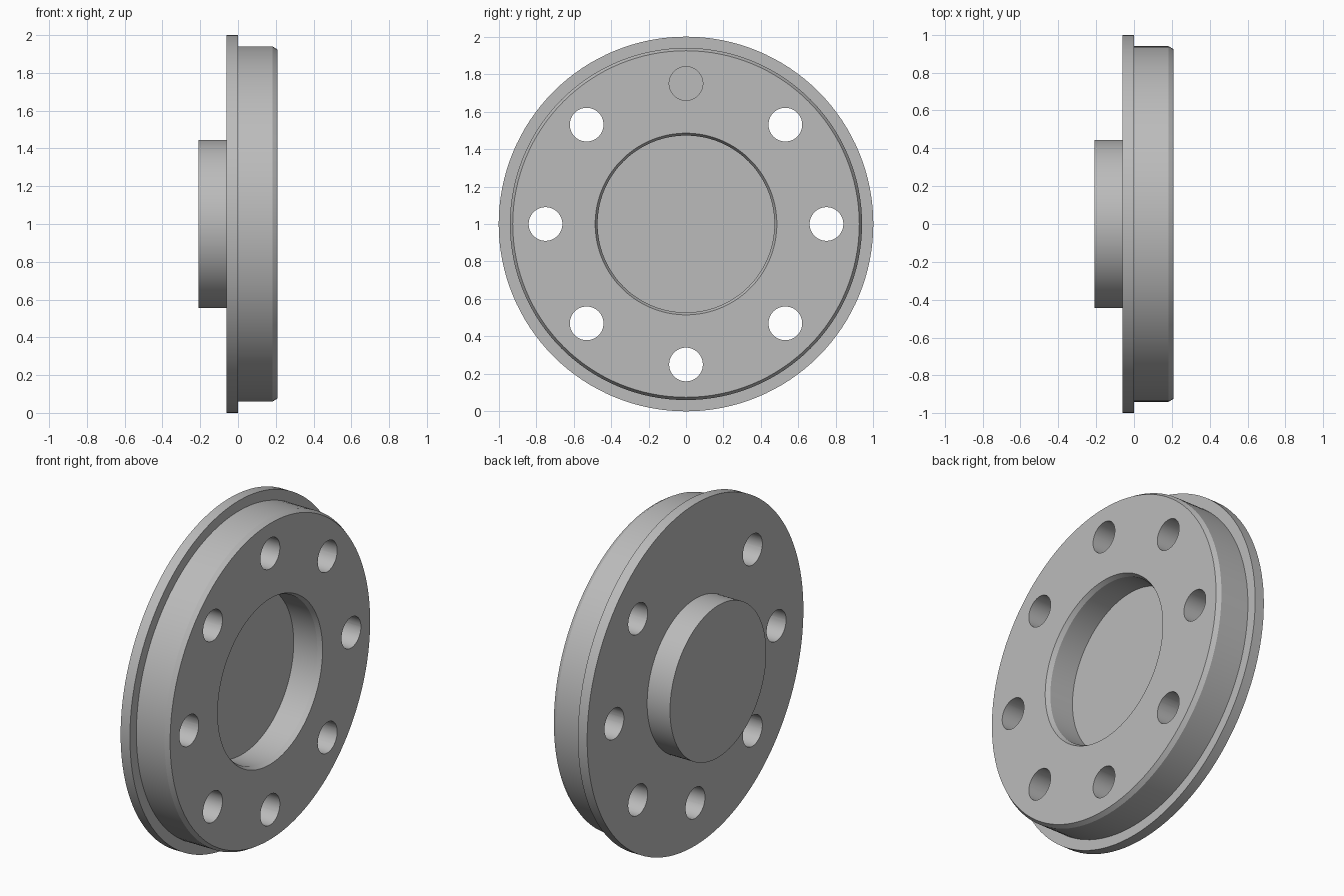
import bpy, bmesh, math
from mathutils import Matrix, Vector

cube = bpy.data.objects.get("Cube")
if cube:
    bpy.data.objects.remove(cube, do_unlink=True)

SEGMENTS = 128
AXIS_Z = 1.0
HALF = 0.208          # half of the overall thickness
HOLE_R, PITCH_R = 0.09, 0.75

grey = bpy.data.materials.new("plain grey")
grey.use_nodes = True
colour = (0.5, 0.5, 0.5, 1)
grey.diffuse_color = colour
grey.node_tree.nodes["Principled BSDF"].inputs["Base Color"].default_value = colour


def add_object(name, bm):
    bmesh.ops.recalc_face_normals(bm, faces=bm.faces)
    mesh = bpy.data.meshes.new(name)
    bm.to_mesh(mesh)
    bm.free()
    mesh.materials.append(grey)
    obj = bpy.data.objects.new(name, mesh)
    bpy.context.collection.objects.link(obj)
    return obj


def lathe(name, profile):
    """Turn an (x, radius) profile round the x axis."""
    bm = bmesh.new()
    verts = [bm.verts.new((x, 0, r)) for x, r in profile]
    edges = [bm.edges.new(pair) for pair in zip(verts, verts[1:])]
    bmesh.ops.spin(bm, geom=verts + edges, cent=(0, 0, 0), axis=(1, 0, 0),
                   angle=math.tau, steps=SEGMENTS, use_duplicate=False)
    bmesh.ops.remove_doubles(bm, verts=bm.verts, dist=1e-5)
    bmesh.ops.translate(bm, verts=bm.verts, vec=(0, 0, AXIS_Z))
    return add_object(name, bm)


# Flanged cover: boss, flange, chamfered spigot and chamfered recess
cover = lathe("flanged_cover", [
    (-HALF, 0), (-HALF, 0.445), (-0.06, 0.445),
    (-0.06, 1.0), (0, 1.0), (0, 0.94),
    (HALF - 0.025, 0.94), (HALF, 0.925),
    (HALF, 0.485), (HALF - 0.025, 0.472), (0.03, 0.472), (0.03, 0),
])

# Bolt holes: seven go right through, the top one stops at the flange
bm = bmesh.new()
for i in range(8):
    a = i * math.tau / 8
    start = 0.0 if i == 0 else -0.3
    end = 0.3
    centre = Vector(((start + end) / 2, PITCH_R * math.sin(a),
                     AXIS_Z + PITCH_R * math.cos(a)))
    bmesh.ops.create_cone(
        bm, cap_ends=True, segments=48, radius1=HOLE_R, radius2=HOLE_R,
        depth=end - start,
        matrix=Matrix.Translation(centre) @ Matrix.Rotation(math.pi / 2, 4, "Y"))
cutter = add_object("bolt_hole_cutter", bm)
cutter.hide_render = True
cutter.hide_viewport = True

cut = cover.modifiers.new("bolt holes", "BOOLEAN")
cut.operation = "DIFFERENCE"
cut.solver = "EXACT"
cut.object = cutter

# Apply the cut, then smooth the round walls and keep the edges crisp
bpy.context.view_layer.update()
graph = bpy.context.evaluated_depsgraph_get()
finished = bpy.data.meshes.new_from_object(cover.evaluated_get(graph))
cover.modifiers.clear()
cover.data = finished
bpy.data.objects.remove(cutter, do_unlink=True)
bpy.ops.object.select_all(action="DESELECT")
cover.select_set(True)
bpy.context.view_layer.objects.active = cover
bpy.ops.object.shade_smooth_by_angle(angle=math.radians(25))
